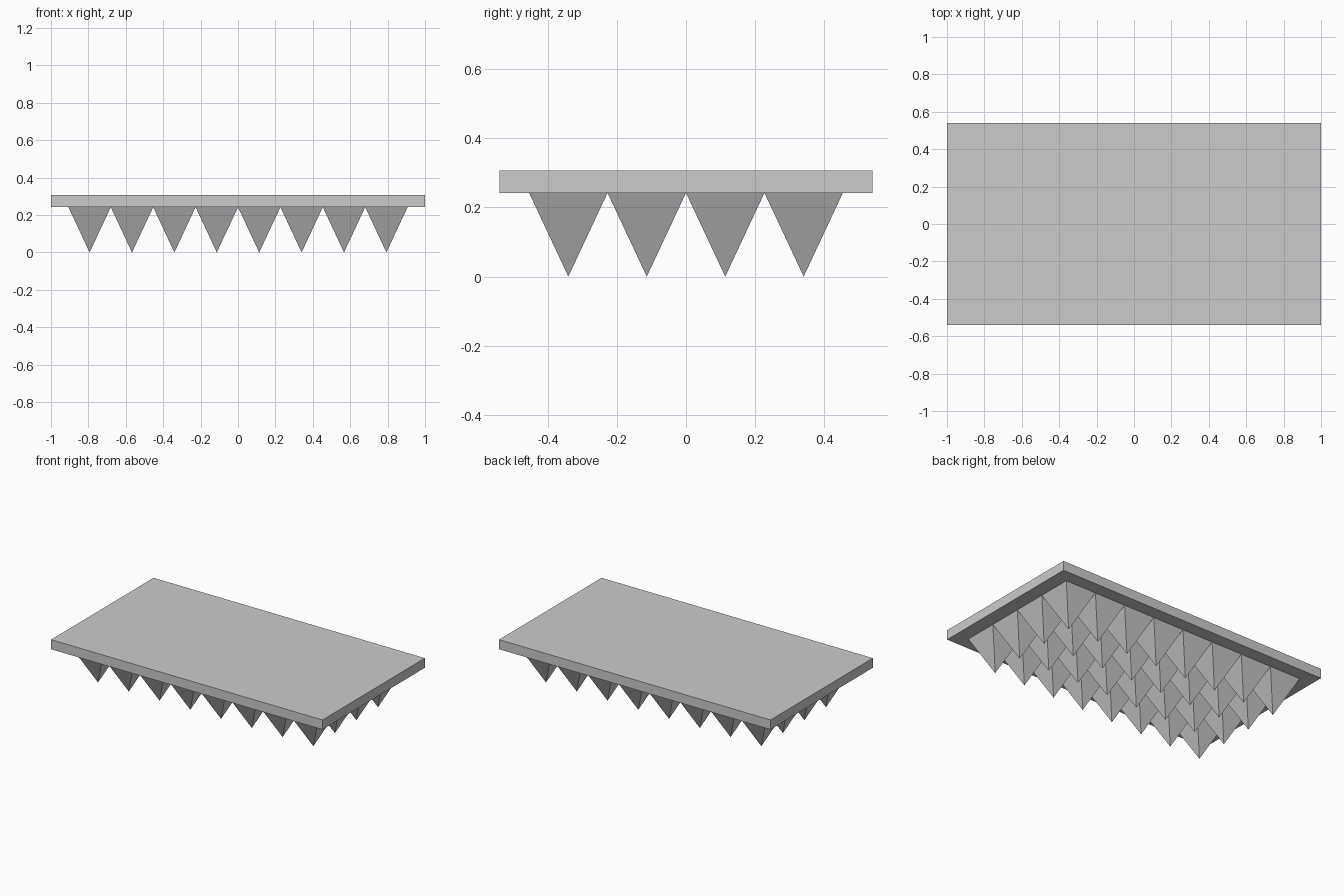
import bpy, bmesh
from mathutils import Matrix

if "Cube" in bpy.data.objects:
    bpy.data.objects.remove(bpy.data.objects["Cube"])

PLATE_BOTTOM, PLATE_TOP = 0.242, 0.306
PITCH = 0.2267
COLS, ROWS = 8, 4


def make_object(name, bm):
    mesh = bpy.data.meshes.new(name)
    bm.to_mesh(mesh)
    bm.free()
    obj = bpy.data.objects.new(name, mesh)
    bpy.context.collection.objects.link(obj)
    return obj


# Flat backing plate
bm = bmesh.new()
bmesh.ops.create_cube(bm, size=1, matrix=Matrix.Translation((0, 0, (PLATE_BOTTOM + PLATE_TOP) / 2))
                      @ Matrix.Diagonal((2.0, 1.078, PLATE_TOP - PLATE_BOTTOM, 1)))
make_object("backing_plate", bm)

# Grid of square pyramids pointing down, bases touching edge to edge
bm = bmesh.new()
h = PITCH / 2
for i in range(COLS):
    for j in range(ROWS):
        x = (i - (COLS - 1) / 2) * PITCH
        y = (j - (ROWS - 1) / 2) * PITCH
        base = [bm.verts.new((x + dx * h, y + dy * h, PLATE_BOTTOM))
                for dx, dy in ((-1, -1), (1, -1), (1, 1), (-1, 1))]
        tip = bm.verts.new((x, y, 0))
        bm.faces.new(base)
        for k in range(4):
            bm.faces.new((base[(k + 1) % 4], base[k], tip))
make_object("pyramid_spikes", bm)
